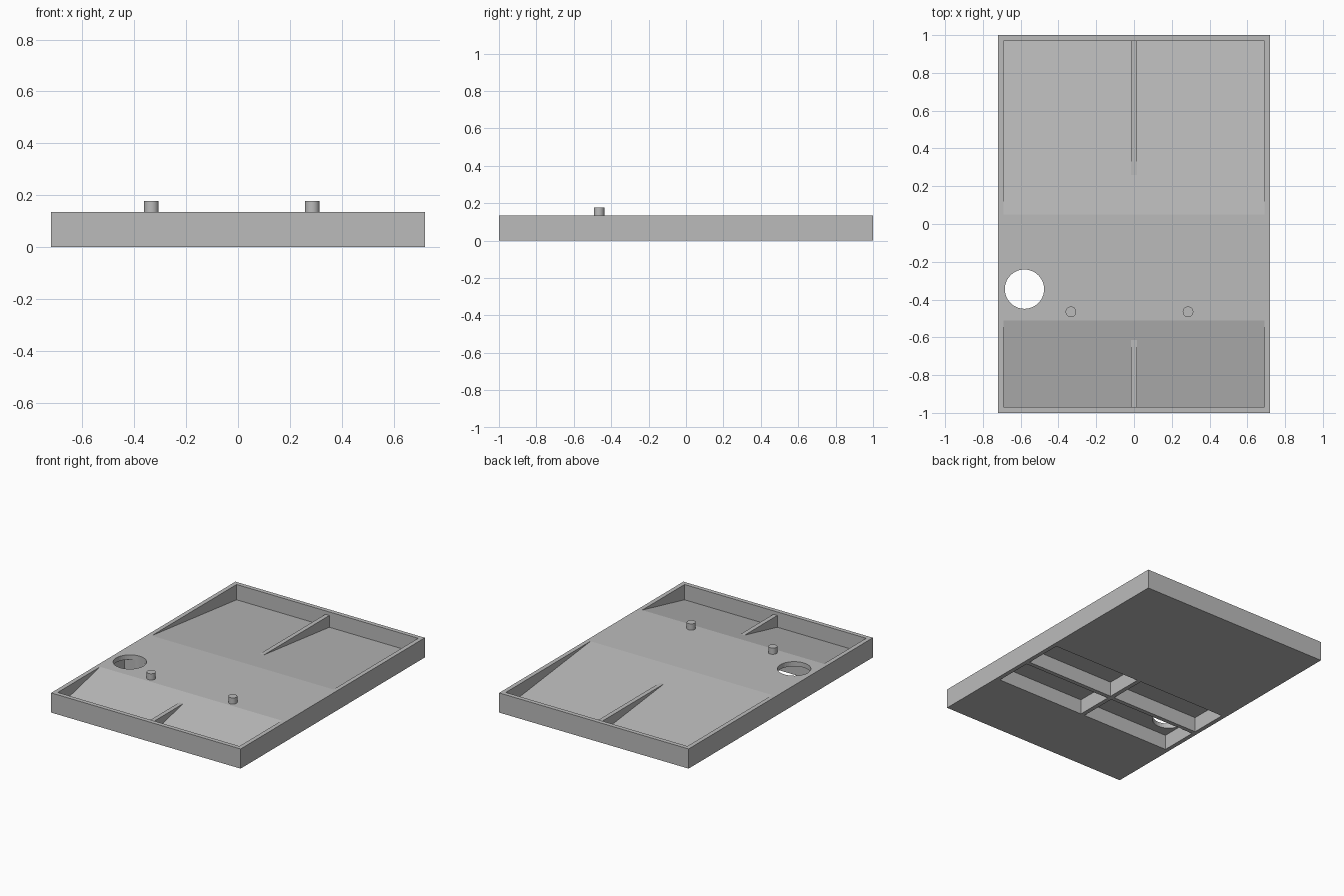
import bpy, bmesh, math

if "Cube" in bpy.data.objects:
    bpy.data.objects.remove(bpy.data.objects["Cube"], do_unlink=True)

W, L, TOP = 0.72, 1.0, 0.135      # half width, half length, rim height
WALL = 0.03
IN_X, IN_Y = W - WALL, L - WALL
FLOOR = 0.03                      # lowest point of the ramps
RIB_TOP = 0.111
DECK_FRONT, DECK_BACK = -0.51, 0.05

grey = bpy.data.materials.new("plain grey")
grey.use_nodes = True
colour = (0.5, 0.5, 0.5, 1)
grey.diffuse_color = colour
grey.node_tree.nodes["Principled BSDF"].inputs["Base Color"].default_value = colour


def prism(name, profile, x0, x1):
    """Extrude a (y, z) profile along x."""
    bm = bmesh.new()
    face = bm.faces.new([bm.verts.new((x0, y, z)) for y, z in profile])
    ext = bmesh.ops.extrude_face_region(bm, geom=[face])
    moved = [v for v in ext["geom"] if isinstance(v, bmesh.types.BMVert)]
    bmesh.ops.translate(bm, verts=moved, vec=(x1 - x0, 0, 0))
    bmesh.ops.recalc_face_normals(bm, faces=bm.faces)
    mesh = bpy.data.meshes.new(name)
    bm.to_mesh(mesh)
    bm.free()
    mesh.materials.append(grey)
    obj = bpy.data.objects.new(name, mesh)
    bpy.context.collection.objects.link(obj)
    return obj


def box(name, x0, x1, y0, y1, z0, z1):
    return prism(name, [(y0, z0), (y1, z0), (y1, z1), (y0, z1)], x0, x1)


def cylinder(name, x, y, radius, z0, z1):
    bpy.ops.mesh.primitive_cylinder_add(vertices=48, radius=radius, depth=z1 - z0,
                                        location=(x, y, (z0 + z1) / 2))
    obj = bpy.context.object
    obj.name = name
    obj.data.materials.append(grey)
    bpy.ops.object.shade_smooth_by_angle(angle=math.radians(30))
    return obj


def cut(target, cutter):
    mod = target.modifiers.new(cutter.name, "BOOLEAN")
    mod.operation, mod.solver, mod.object = "DIFFERENCE", "EXACT", cutter
    cutter.hide_render = True
    cutter.hide_viewport = True
    cutter.display_type = "WIRE"
    cutters.append(cutter)


cutters = []
tray = box("tray", -W, W, -L, L, 0, TOP)

# Sloping recesses falling from the deck to each end wall, with a low centre rib
for side, deck, end in (("front", DECK_FRONT, -IN_Y), ("back", DECK_BACK, IN_Y)):
    above = 0.2
    start = deck - (end - deck) * (above - TOP) / (TOP - FLOOR)
    cut(tray, prism(side + "_ramp_cutter",
                    [(start, above), (end, FLOOR), (end, above)], -IN_X, IN_X))
    rib_start = deck + (end - deck) * (TOP - RIB_TOP) / (TOP - FLOOR)
    y0, y1 = sorted((rib_start, end + math.copysign(0.01, end)))
    box(side + "_rib", -WALL / 2, WALL / 2, y0, y1, FLOOR - 0.01, RIB_TOP)

# Four pockets under the deck, separated by a cross of thin walls
middle = (DECK_FRONT + DECK_BACK) / 2
for side, x0, x1 in (("right", -IN_X, -WALL / 2), ("left", WALL / 2, IN_X)):
    for row, y0, y1 in (("front", DECK_FRONT, middle - WALL / 2),
                        ("back", middle + WALL / 2, DECK_BACK)):
        cut(tray, box(f"{row}_{side}_pocket_cutter", x0, x1, y0, y1, -0.1, 0.103))

# Round hole through the deck
cut(tray, cylinder("hole_cutter", -0.58, -0.345, 0.104, -0.2, 0.3))

# Apply the cuts and remove the cutters
bpy.context.view_layer.update()
evaluated = tray.evaluated_get(bpy.context.evaluated_depsgraph_get())
tray.data = bpy.data.meshes.new_from_object(evaluated)
tray.modifiers.clear()
for cutter in cutters:
    bpy.data.objects.remove(cutter, do_unlink=True)
bpy.ops.object.select_all(action="DESELECT")
tray.select_set(True)
bpy.context.view_layer.objects.active = tray
bpy.ops.object.shade_smooth_by_angle(angle=math.radians(5))

# Locating pegs
for name, x in (("right_peg", -0.334), ("left_peg", 0.286)):
    cylinder(name, x, -0.465, 0.028, TOP - 0.01, 0.178)
